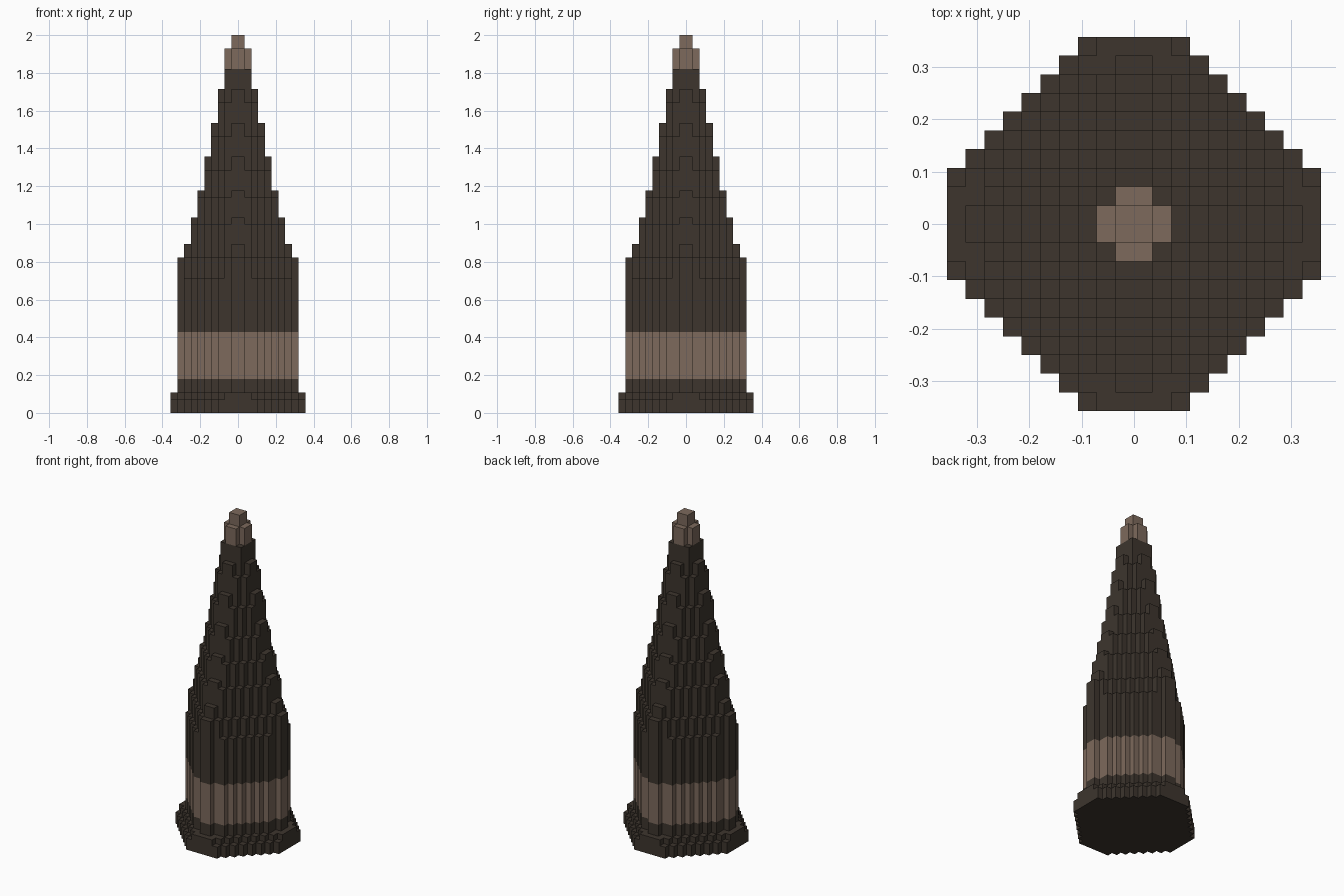
import bpy, bmesh

U = 2 / 56          # size of one block
N = 10              # half width of the base in blocks

if "Cube" in bpy.data.objects:
    bpy.data.objects.remove(bpy.data.objects["Cube"])


def material(name, rgb):
    m = bpy.data.materials.new(name)
    m.use_nodes = True
    m.diffuse_color = (*rgb, 1)
    bsdf = next(n for n in m.node_tree.nodes if n.type == 'BSDF_PRINCIPLED')
    bsdf.inputs["Base Color"].default_value = (*rgb, 1)
    bsdf.inputs["Roughness"].default_value = 0.9
    return m


dark = material("dark brown", (0.047, 0.036, 0.027))
tan = material("dusty tan", (0.205, 0.144, 0.107))

# Column heights in blocks: by diamond ring, and for the ridges on the axes
RING = [56, 54, 51, 46, 41, 36, 32, 28, 23, 20, 3, 2]
RIDGE = [56, 54, 48, 43, 38, 33, 29, 25, 23, 3]


def height(x, y):
    """Top of the block column whose low corner is at (x, y)."""
    i = x if x >= 0 else -1 - x
    j = y if y >= 0 else -1 - y
    if max(i, j) >= N or i + j >= len(RING):
        return 0
    if min(i, j) == 0:
        return RIDGE[i + j]
    if max(i, j) == 8 and i + j == 9:
        return 3
    return RING[i + j]


def slab(name, z0, z1, mat):
    """Stepped block part between two levels, with only its outer faces."""
    bm = bmesh.new()

    def face(*pts):
        bm.faces.new([bm.verts.new([c * U for c in p]) for p in pts])

    for x in range(-N, N):
        for y in range(-N, N):
            h = height(x, y)
            if h <= z0:
                continue
            top = min(h, z1)
            corners = [(x, y), (x + 1, y), (x + 1, y + 1), (x, y + 1)]
            if h <= z1:
                face(*[(*c, top) for c in corners])
            if z0 == 0:
                face(*[(*c, 0) for c in reversed(corners)])
            # walls towards lower neighbours
            for k, (dx, dy) in enumerate([(0, -1), (1, 0), (0, 1), (-1, 0)]):
                low = max(z0, height(x + dx, y + dy))
                if low < top:
                    a, b = corners[k], corners[(k + 1) % 4]
                    face((*a, low), (*b, low), (*b, top), (*a, top))
    bmesh.ops.remove_doubles(bm, verts=bm.verts, dist=U * 0.01)
    mesh = bpy.data.meshes.new(name)
    bm.to_mesh(mesh)
    bm.free()
    mesh.materials.append(mat)
    obj = bpy.data.objects.new(name, mesh)
    bpy.context.collection.objects.link(obj)


# Parts from the ground up
slab("base_plinth", 0, 3, dark)
slab("lower_wall", 3, 5, dark)
slab("light_band", 5, 12, tan)
slab("stepped_spire", 12, 51, dark)
slab("spire_tip", 51, 56, tan)
